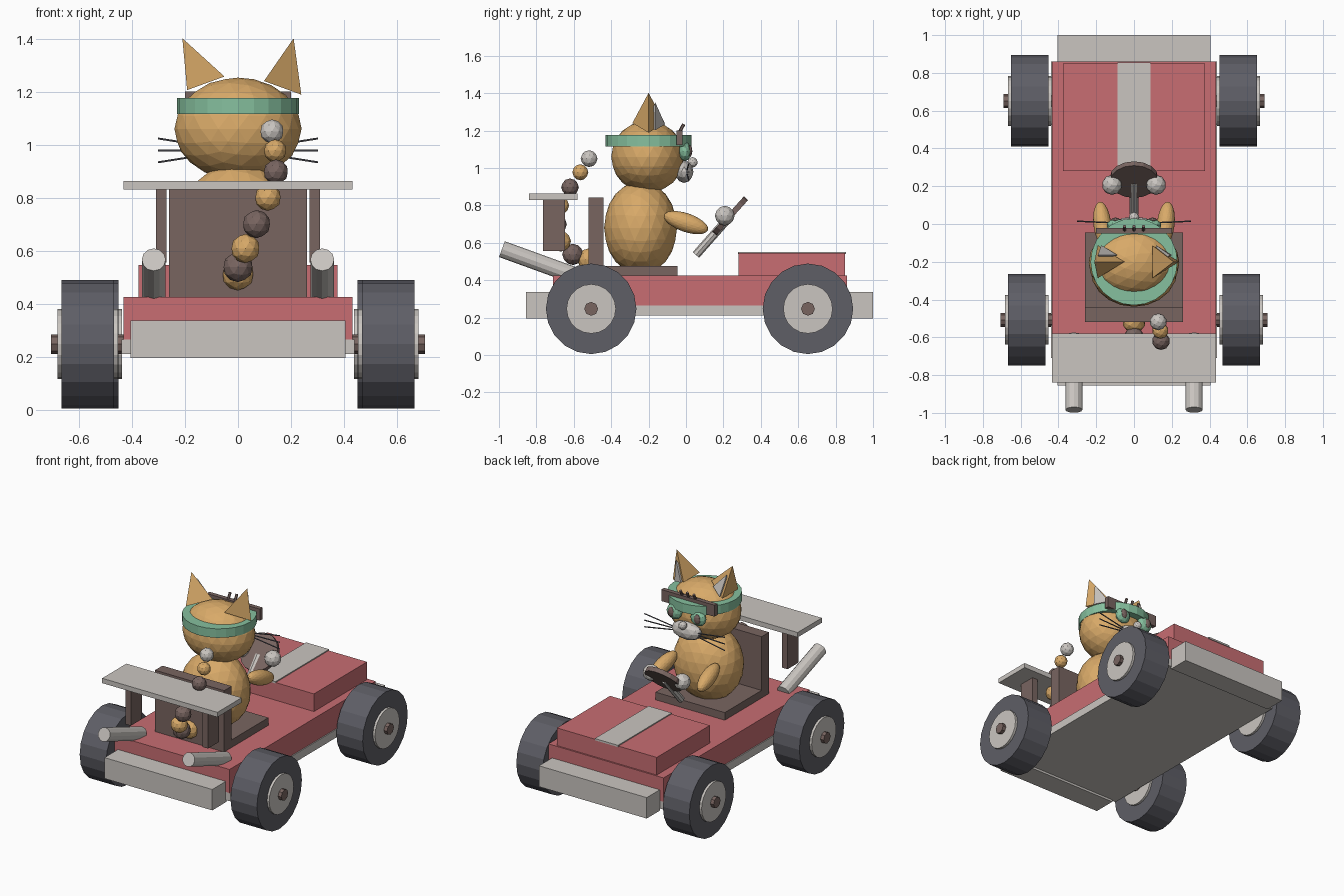
import bpy, math
from mathutils import Vector

if "Cube" in bpy.data.objects:
    bpy.data.objects.remove(bpy.data.objects["Cube"])


def mat(name, rgb):
    m = bpy.data.materials.new(name)
    m.diffuse_color = (*rgb, 1)
    m.use_nodes = True
    m.node_tree.nodes["Principled BSDF"].inputs["Base Color"].default_value = m.diffuse_color
    return m


RED = mat("red paint", (0.58, 0.155, 0.17))
GREY = mat("light grey", (0.59, 0.56, 0.53))
BROWN = mat("dark brown", (0.19, 0.13, 0.118))
TYRE = mat("tyre grey", (0.112, 0.112, 0.133))
FUR = mat("orange fur", (0.69, 0.40, 0.14))
TEAL = mat("teal", (0.24, 0.53, 0.345))


def finish(name, m):
    o = bpy.context.object
    o.name = name
    o.data.materials.append(m)
    return o


def box(name, m, x, y, z):
    """Box from (min, max) ranges."""
    bpy.ops.mesh.primitive_cube_add(size=1, location=[(a + b) / 2 for a, b in (x, y, z)])
    bpy.context.object.scale = [b - a for a, b in (x, y, z)]
    return finish(name, m)


def rod(name, m, a, b, r, sides):
    """Cylinder between two points."""
    a, b = Vector(a), Vector(b)
    d = b - a
    bpy.ops.mesh.primitive_cylinder_add(vertices=sides, radius=r, depth=d.length, location=(a + b) / 2,
                                        rotation=d.to_track_quat('Z', 'Y').to_euler())
    return finish(name, m)


def ball(name, m, loc, radii, sub=2, rot=(0, 0, 0)):
    bpy.ops.mesh.primitive_ico_sphere_add(subdivisions=sub, radius=1, location=loc, rotation=rot)
    bpy.context.object.scale = radii
    return finish(name, m)


# Kart body
box("floor_pan", GREY, (-.44, .44), (-.71, .86), (.21, .265))
box("body", RED, (-.433, .433), (-.71, .86), (.263, .425))
box("hood", RED, (-.375, .375), (.28, .85), (.42, .545))
box("hood_stripe", GREY, (-.087, .087), (.277, .855), (.54, .552))
box("nose_bumper", GREY, (-.405, .405), (.855, 1.0), (.195, .337))
box("tail_bumper", GREY, (-.405, .405), (-.855, -.70), (.195, .337))

# Wheels with hubs and axles
for label, y, x0 in (("rear", -.507, .468), ("front", .652, .452)):
    for s in (-1, 1):
        rod(label + "_tyre", TYRE, (s * x0, y, .247), (s * (x0 + .198), y, .247), .242, 20)
        rod(label + "_hub", GREY, (s * (x0 - .015), y, .247), (s * (x0 + .214), y, .247), .132, 20)
    rod(label + "_axle", BROWN, (-x0 - .238, y, .247), (x0 + .238, y, .247), .037, 8)

# Seat
box("seat_base", BROWN, (-.26, .26), (-.515, -.045), (.42, .477))
box("seat_back", BROWN, (-.26, .26), (-.52, -.44), (.425, .842))

# Rear wing, struts and exhausts
box("wing", GREY, (-.433, .433), (-.84, -.58), (.83, .863))
for s in (-1, 1):
    box("wing_strut", BROWN, sorted((s * .27, s * .31)), (-.765, -.647), (.555, .835))
    rod("exhaust", GREY, (s * .318, -.984, .566), (s * .318, -.59, .423), .045, 12)

# Steering
C = Vector((0, .235, .743))
N = Vector((0, -.743, .669)) * .015
rod("steering_wheel", BROWN, C - N, C + N, .128, 16)
rod("steering_column", GREY, (0, .053, .535), (0, .225, .73), .023, 8)

# Cat body, head and headband
ball("cat_body", FUR, (0, -.243, .68), (.23, .195, .25), 3)
ball("cat_head", FUR, (0, -.205, 1.06), (.24, .195, .193), 3)
rod("headband", TEAL, (0, -.2, 1.116), (0, -.2, 1.177), .23, 24)
box("headband_plate", BROWN, (-.2, .2), (-.05, -.02), (1.122, 1.2))
for x in (-.05, 0, .05):
    rod("forehead_stripe", BROWN, (x, -.04, 1.18), (x, -.012, 1.235), .009, 6)

# Ears: three-sided cones leaning outward
for s in (-1, 1):
    for name, m, r, h, dy in (("ear", FUR, .1, .19, 0), ("inner_ear", GREY, .06, .135, .036)):
        t = math.radians(20 * s)
        c = Vector((s * .145, -.2 + dy, 1.223)) + Vector((math.sin(t), 0, math.cos(t))) * h / 2
        bpy.ops.mesh.primitive_cone_add(vertices=3, radius1=r, radius2=0, depth=h)
        o = finish(name, m)
        # turn one corner towards +x
        v = max((v.co for v in o.data.vertices if v.co.z < 0), key=lambda p: p.length)
        spin = -math.atan2(v.y, v.x)
        for w in o.data.vertices:
            x, y = w.co.x, w.co.y
            w.co.x = x * math.cos(spin) - y * math.sin(spin)
            w.co.y = x * math.sin(spin) + y * math.cos(spin)
        o.location = c
        o.rotation_euler = (0, t, 0)

# Face
ball("muzzle", GREY, (0, -.01, .98), (.11, .05, .06))
ball("nose", GREY, (0, .035, 1.03), (.028, .028, .028))
for s in (-1, 1):
    ball("eye", TEAL, (s * .09, -.005, 1.088), (.055, .033, .052))
    ball("pupil", BROWN, (s * .098, .018, 1.09), (.024, .016, .034))
    for k in (-1, 0, 1):
        rod("whisker", TYRE, (s * .08, .005, .978 + k * .01), (s * .302, .015, .978 + k * .045), .004, 5)

# Arms and paws
for s in (-1, 1):
    ball("arm", FUR, (s * .168, 0, .708), (.047, .125, .05), 3, (math.radians(-19), 0, math.radians(-6 * s)))
    ball("paw", GREY, (s * .117, .207, .745), (.053,) * 3)

# Striped tail of beads
tail = [(0, -.52, .51, .06), (0, -.605, .538, .057), (.028, -.67, .608, .055), (.07, -.69, .70, .053),
        (.113, -.675, .80, .05), (.143, -.62, .897, .047), (.14, -.565, .977, .043), (.128, -.518, 1.05, .045)]
for i, (x, y, z, r) in enumerate(tail):
    m = GREY if i == len(tail) - 1 else (FUR, BROWN)[i % 2]
    ball("tail_bead", m, (x, y, z), (r, r, r))
